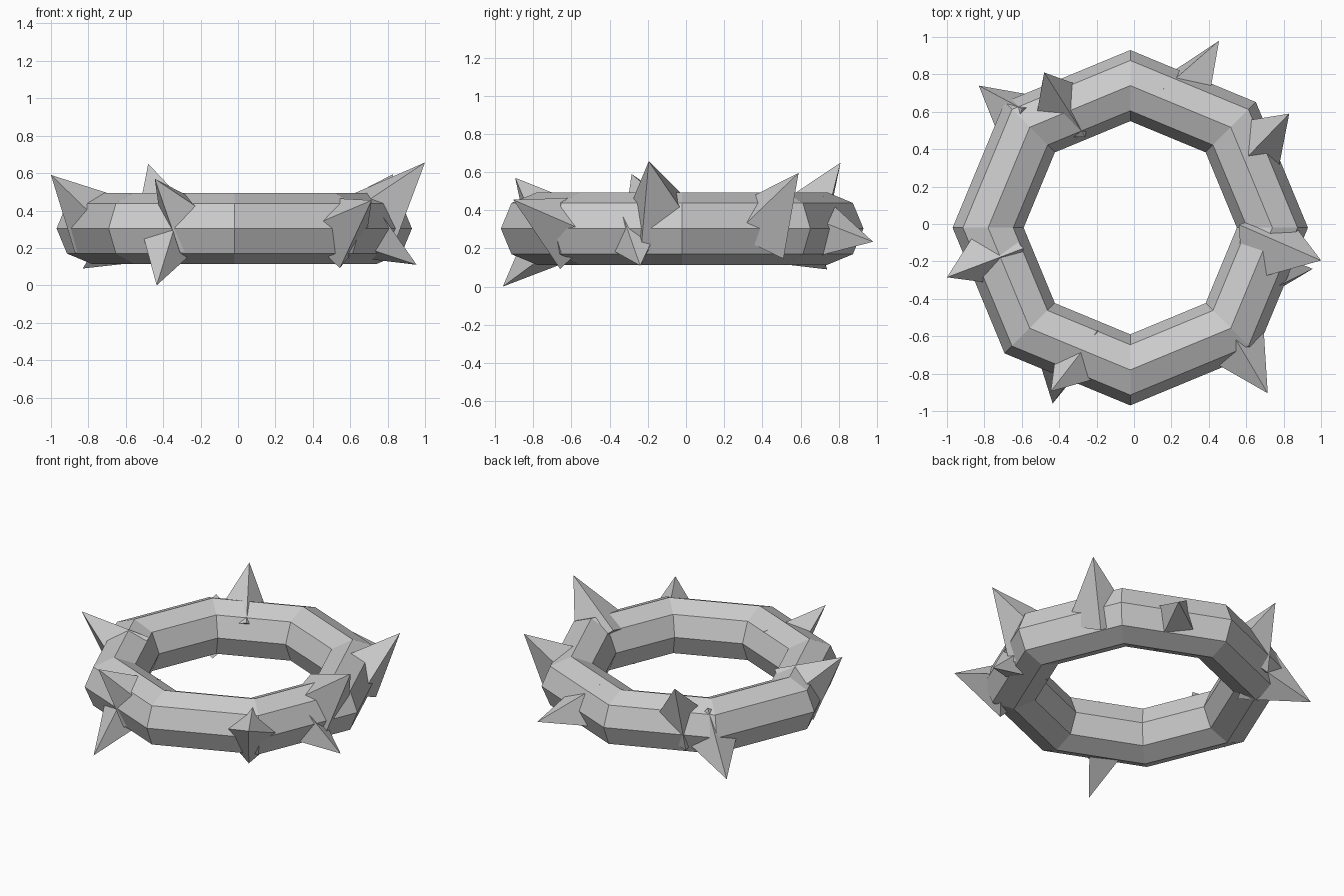
import bpy
import bmesh
from mathutils import Matrix, Vector

if "Cube" in bpy.data.objects:
    bpy.data.objects.remove(bpy.data.objects["Cube"])

# Octagonal ring with an eight-sided tube
bpy.ops.mesh.primitive_torus_add(
    major_segments=8, minor_segments=8, major_radius=0.76, minor_radius=0.19,
    location=(-0.02, -0.02, 0.304))
bpy.context.object.name = "ring"
bpy.context.object.data.name = "ring"


def spike(name, tip, base, corner, ratio=0.49):
    """Four-sided spike from base centre to tip; corner sets the roll."""
    tip, base, corner = Vector(tip), Vector(base), Vector(corner)
    axis = tip - base
    length = axis.length
    axis.normalize()
    u = corner - base
    u = (u - axis * u.dot(axis)).normalized()
    v = axis.cross(u)
    mat = Matrix((u, v, axis)).transposed().to_4x4()
    mat.translation = base
    bm = bmesh.new()
    bmesh.ops.create_cone(
        bm, cap_ends=True, segments=4, radius1=ratio * length, radius2=0,
        depth=length, matrix=mat @ Matrix.Translation((0, 0, length / 2)))
    bmesh.ops.remove_doubles(bm, verts=bm.verts, dist=1e-5)
    bmesh.ops.recalc_face_normals(bm, faces=bm.faces)
    mesh = bpy.data.meshes.new(name)
    bm.to_mesh(mesh)
    bm.free()
    bpy.context.collection.objects.link(bpy.data.objects.new(name, mesh))


# Spikes: tip, base centre inside the tube, point toward one base corner
spikes = [
    ((0.455, 0.98, 0.235), (0.225, 0.64, 0.30), (0.155, 0.72, 0.475)),
    ((0.83, 0.59, 0.595), (0.61, 0.39, 0.29), (0.55, 0.295, 0.49)),
    ((1.0, -0.195, 0.657), (0.69, -0.12, 0.32), (0.60, -0.015, 0.50)),
    ((0.715, -0.905, 0.455), (0.51, -0.58, 0.28), (0.505, -0.55, 0.47)),
    ((-0.435, -0.96, 0.0), (-0.35, -0.64, 0.303), (-0.30, -0.777, 0.437), 0.43),
    ((-0.445, -0.895, 0.57), (-0.25, -0.69, 0.305), (-0.235, -0.62, 0.475)),
    ((-1.0, -0.285, 0.59), (-0.73, -0.14, 0.315), (-0.598, -0.13, 0.45)),
    ((-0.83, 0.74, 0.09), (-0.545, 0.52, 0.30), (-0.60, 0.617, 0.47)),
    ((-0.48, 0.81, 0.65), (-0.38, 0.59, 0.305), (-0.265, 0.48, 0.455)),
    ((0.955, -0.24, 0.11), (0.632, -0.28, 0.30), (0.72, -0.36, 0.45)),
]
for i, s in enumerate(spikes, 1):
    spike(f"spike_{i}", *s)
